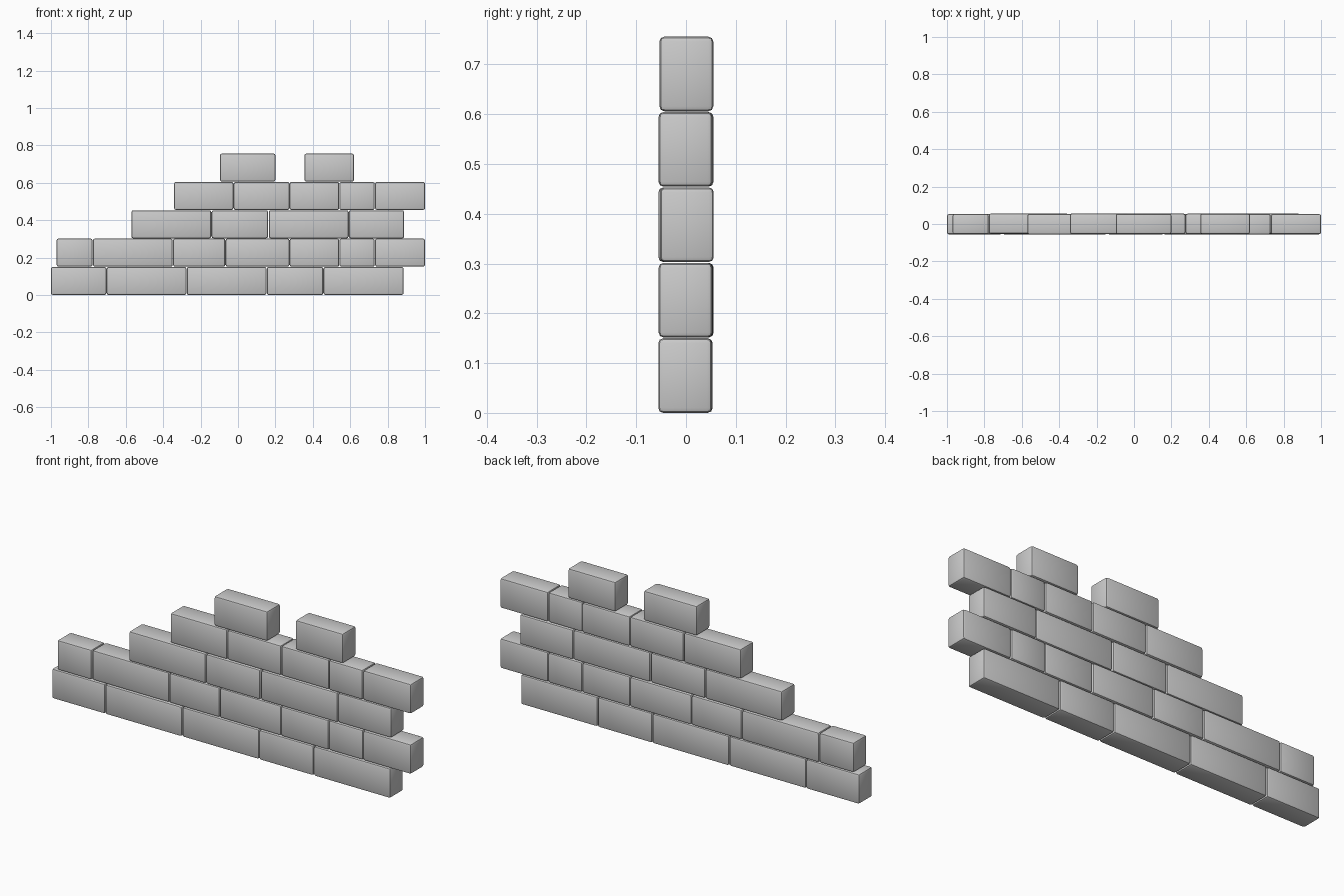
import bpy, bmesh, random
from mathutils import Matrix

if "Cube" in bpy.data.objects:
    bpy.data.objects.remove(bpy.data.objects["Cube"])

random.seed(4)
DEPTH, HEIGHT, PITCH = 0.108, 0.150, 0.1515

# left and right end of every brick, course by course from the ground up
courses = [
    [(-1.0, -.704), (-.702, -.276), (-.274, .152), (.154, .456), (.458, .885)],
    [(-.97, -.778), (-.776, -.349), (-.347, -.068), (-.066, .275), (.276, .541),
     (.542, .731), (.733, 1.0)],
    [(-.57, -.143), (-.141, .160), (.165, .591), (.592, .888)],
    [(-.342, -.025), (-.023, .275), (.276, .541), (.542, .731), (.733, 1.0)],
    [(-.097, .2), (.355, .62)],
]


def brick(name, x0, x1, z0):
    """One stone block with softly rounded edges."""
    bm = bmesh.new()
    bmesh.ops.create_cube(bm, size=1, matrix=Matrix.Diagonal((x1 - x0, DEPTH, HEIGHT, 1)))
    bmesh.ops.bevel(bm, geom=bm.edges[:], offset=0.01, segments=2,
                    profile=0.5, affect='EDGES')
    mesh = bpy.data.meshes.new(name)
    bm.to_mesh(mesh)
    bm.free()
    obj = bpy.data.objects.new(name, mesh)
    bpy.context.collection.objects.link(obj)
    # tiny hand-laid unevenness across the wall
    obj.location = ((x0 + x1) / 2, random.uniform(-.002, .002), z0 + HEIGHT / 2)
    obj.select_set(True)
    bpy.context.view_layer.objects.active = obj


# stack the courses of the broken wall
for row, spans in enumerate(courses):
    for i, (x0, x1) in enumerate(spans):
        brick(f"course_{row + 1}_brick_{i + 1}", x0, x1, row * PITCH)

bpy.ops.object.shade_smooth_by_angle()
